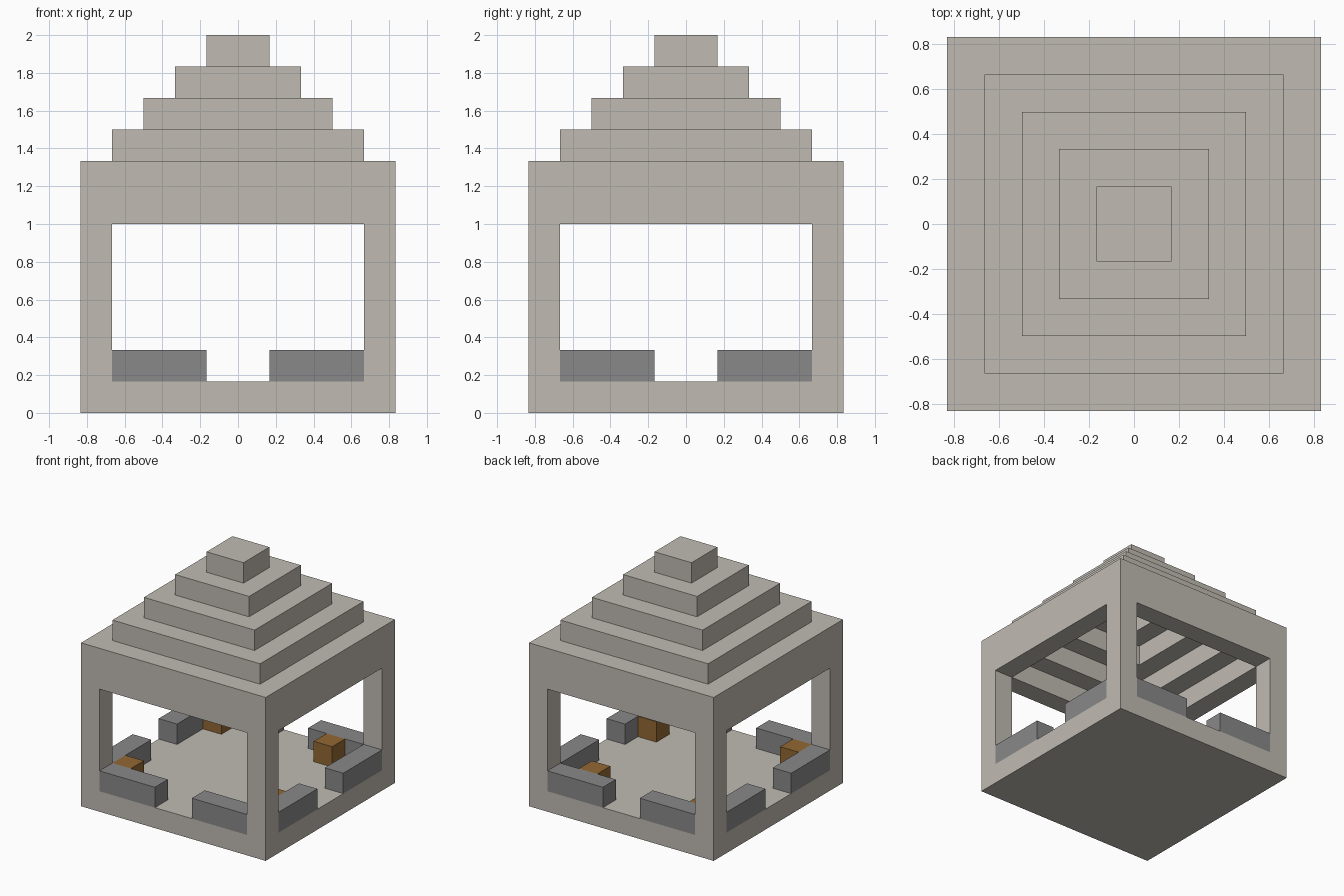
import bpy
import bmesh
from mathutils import Matrix, Vector

U = 1 / 6  # one building block

cube = bpy.data.objects.get("Cube")
if cube:
    bpy.data.objects.remove(cube, do_unlink=True)


def material(name, rgb):
    m = bpy.data.materials.new(name)
    m.use_nodes = True
    m.diffuse_color = (*rgb, 1)
    m.node_tree.nodes["Principled BSDF"].inputs["Base Color"].default_value = (*rgb, 1)
    return m


stone = material("pale stone", (0.53, 0.50, 0.45))
grey = material("grey stone", (0.25, 0.25, 0.25))
wood = material("brown wood", (0.29, 0.14, 0.035))


def add_object(name, bm, mat):
    bmesh.ops.recalc_face_normals(bm, faces=bm.faces)
    mesh = bpy.data.meshes.new(name)
    bm.to_mesh(mesh)
    bm.free()
    mesh.materials.append(mat)
    obj = bpy.data.objects.new(name, mesh)
    bpy.context.collection.objects.link(obj)
    return obj


def box(name, low, high, mat, turn=0):
    """Box between two corners in block units, turned in quarter turns."""
    low, high = Vector(low) * U, Vector(high) * U
    bm = bmesh.new()
    bmesh.ops.create_cube(bm, size=1)
    bmesh.ops.scale(bm, vec=high - low, verts=bm.verts)
    bmesh.ops.translate(bm, vec=(low + high) / 2, verts=bm.verts)
    bmesh.ops.rotate(bm, matrix=Matrix.Rotation(turn * 1.5707963, 3, "Z"), verts=bm.verts)
    return add_object(name, bm, mat)


def square_lathe(name, profile, mat):
    """Sweep a (half width, height) profile round a square and cap both ends."""
    bm = bmesh.new()
    rings = []
    for r, z in profile:
        rings.append([bm.verts.new((sx * r * U, sy * r * U, z * U))
                      for sx, sy in ((-1, -1), (1, -1), (1, 1), (-1, 1))])
    for a, b in zip(rings, rings[1:]):
        for i in range(4):
            j = (i + 1) % 4
            bm.faces.new((a[i], a[j], b[j], b[i]))
    bm.faces.new(rings[0])
    bm.faces.new(rings[-1])
    return add_object(name, bm, mat)


# Floor slab
box("floor_slab", (-5, -5, 0), (5, 5, 1), stone)

# Stepped roof, hollow with matching steps inside
inner = []
for k in range(4):
    inner += [(4 - k, 6 + k), (4 - k, 7 + k)]
outer = [(5, 6), (5, 8)]
for r in range(4, 0, -1):
    outer += [(r, 12 - r), (r, 13 - r)]
square_lathe("stepped_roof", inner[::-1] + outer, stone)

# Corner posts and a pair of low walls on each side
sides = ("front", "left", "back", "right")
for turn, side in enumerate(sides):
    box(f"corner_post_{side}", (-5, -5, 1), (-4, -4, 6), stone, turn)
    for x, end in ((-4, "a"), (1, "b")):
        box(f"low_wall_{side}_{end}", (x, -5, 1), (x + 3, -4, 2), grey, turn)

# Wooden crates standing against the low walls
crates = {"back_left": (2, 3), "back_right": (-4, 3),
          "front_right": (-4, -4), "front_left": (3, -3)}
for place, (x, y) in crates.items():
    box(f"crate_{place}", (x, y, 1), (x + 1, y + 1, 2), wood)
